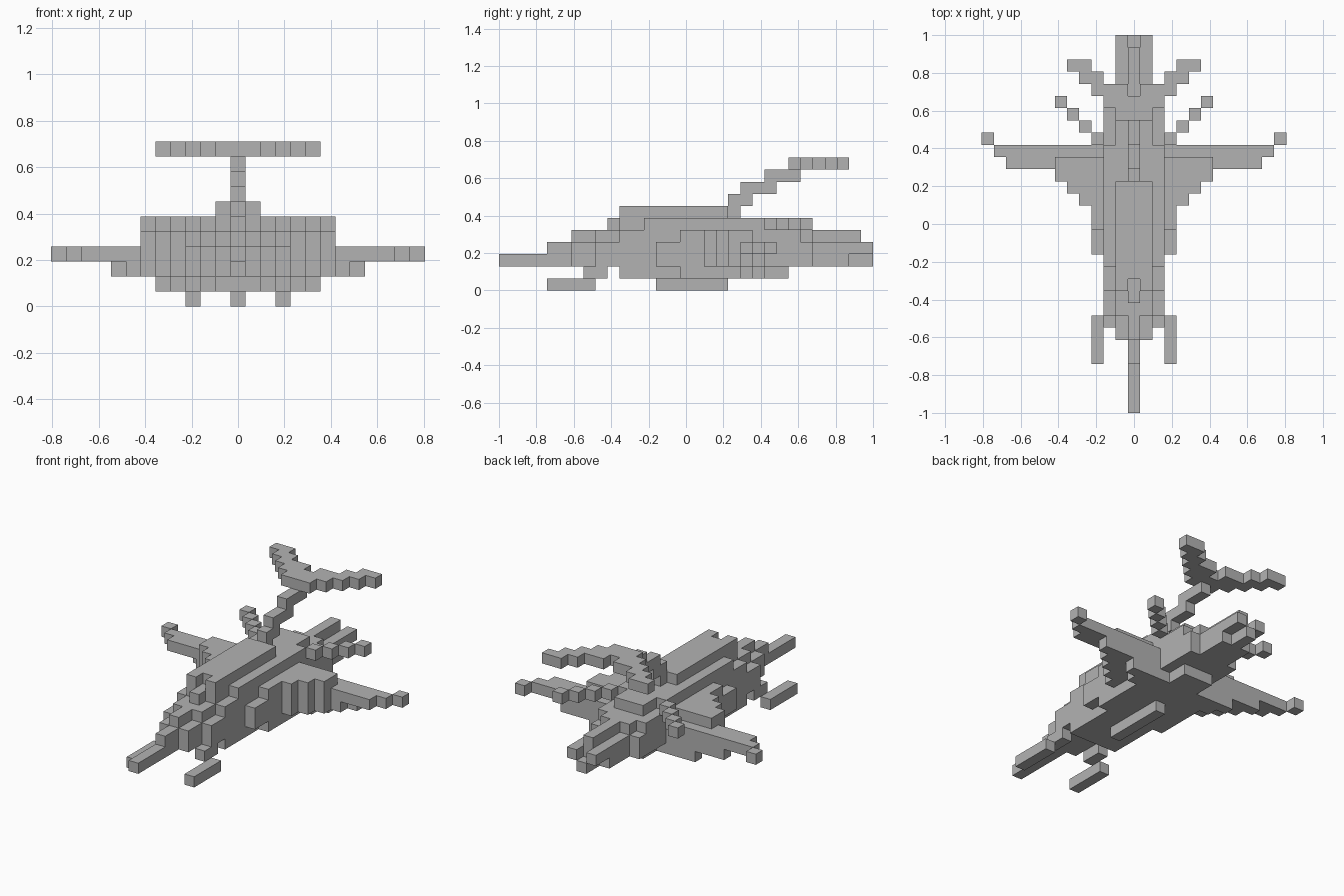
import bpy
import bmesh
from mathutils import Vector

# Remove the default cube only
cube = bpy.data.objects.get("Cube")
if cube:
    bpy.data.objects.remove(cube, do_unlink=True)

LENGTH = 31                 # blocks from nose to rear
UNIT = 2 / LENGTH           # size of one block

grey = bpy.data.materials.new("hull grey")
grey.use_nodes = True
colour = (0.45, 0.45, 0.45, 1)
grey.diffuse_color = colour
grey.node_tree.nodes["Principled BSDF"].inputs["Base Color"].default_value = colour

owner = {}                  # block position -> part name


def block(part, across, along, up):
    """Fill a mirrored box of blocks; each range is (first, end)."""
    for x in range(*across):
        for y in range(*along):
            for z in range(*up):
                for side in (x, -x):
                    owner.setdefault((side, y, z), part)


# Nose and central spine
block("nose_spine", (0, 1), (0, 31), (2, 3))
block("nose_spine", (0, 1), (4, 30), (3, 4))
block("nose_spine", (0, 1), (6, 30), (4, 5))
block("nose_spine", (0, 1), (9, 24), (5, 6))

# Fuselage, stepped inwards towards the top
block("fuselage", (1, 2), (6, 29), (2, 3))
block("fuselage", (1, 2), (6, 31), (3, 4))
block("fuselage", (1, 2), (8, 26), (4, 5))
block("fuselage", (1, 2), (10, 24), (5, 6))
block("fuselage", (2, 3), (8, 26), (2, 4))
block("fuselage", (2, 3), (10, 25), (4, 5))
block("fuselage", (2, 3), (12, 22), (5, 6))

# Raised roof with a notch at the front
block("roof", (0, 1), (11, 20), (6, 7))
block("roof", (1, 2), (10, 19), (6, 7))

# Belly and keel
block("belly", (0, 2), (10, 24), (1, 2))
block("belly", (2, 3), (10, 22), (1, 2))
for x, start in ((3, 15), (4, 20), (5, 21)):
    block("belly", (x, x + 1), (start, 22), (1, 2))
block("keel", (0, 1), (13, 19), (0, 1))

# Guns and their struts
block("gun_struts", (2, 3), (7, 9), (1, 2))
block("guns", (3, 4), (4, 8), (0, 1))

# Thick stepped wing roots
block("wing_roots", (3, 4), (13, 22), (2, 4))
block("wing_roots", (3, 4), (15, 21), (4, 5))
for x in (4, 5, 6):
    block("wing_roots", (x, x + 1), (x + 13, 22), (2, 4))
    block("wing_roots", (x, x + 1), (x + 13, 21), (4, 5))

# Thin outer wings, tips and lower braces
block("wings", (7, 11), (20, 22), (3, 4))
block("wings", (11, 12), (21, 22), (3, 4))
block("wing_tips", (12, 13), (22, 23), (3, 4))
block("wing_braces", (7, 8), (20, 22), (2, 3))
block("wing_braces", (8, 9), (21, 22), (2, 3))

# Diagonal rear antennas
for x in range(3, 7):
    block("antennas", (x, x + 1), (x + 19, x + 20), (5, 6))

# Tail boom climbing backwards
block("tail_boom", (0, 1), (19, 21), (7, 8))
block("tail_boom", (0, 1), (20, 23), (8, 9))
block("tail_boom", (0, 1), (22, 25), (9, 10))

# Swept tail plane
block("tail_plane", (0, 1), (24, 26), (10, 11))
block("tail_plane", (1, 2), (24, 27), (10, 11))
for x in (2, 3, 4):
    block("tail_plane", (x, x + 1), (x + 23, x + 25), (10, 11))
block("tail_plane", (5, 6), (28, 29), (10, 11))


def build(part):
    """Make one object from the exposed block faces of a part."""
    bm = bmesh.new()
    for cell in [c for c, name in owner.items() if name == part]:
        centre = Vector((cell[0], cell[1] + 0.5 - LENGTH / 2, cell[2] + 0.5))
        for axis in range(3):
            for sign in (-1, 1):
                normal = Vector((0, 0, 0))
                normal[axis] = sign
                if tuple(int(c + n) for c, n in zip(cell, normal)) in owner:
                    continue
                u = Vector((0, 0, 0))
                u[(axis + 1) % 3] = 0.5
                v = normal.cross(u)
                mid = centre + normal / 2
                corners = (mid - u - v, mid + u - v, mid + u + v, mid - u + v)
                bm.faces.new([bm.verts.new(p * UNIT) for p in corners])
    bmesh.ops.remove_doubles(bm, verts=bm.verts, dist=UNIT / 100)
    bmesh.ops.dissolve_limit(bm, angle_limit=0.01, verts=bm.verts, edges=bm.edges)
    mesh = bpy.data.meshes.new(part)
    bm.to_mesh(mesh)
    bm.free()
    mesh.materials.append(grey)
    bpy.context.collection.objects.link(bpy.data.objects.new(part, mesh))


for part in dict.fromkeys(owner.values()):
    build(part)
